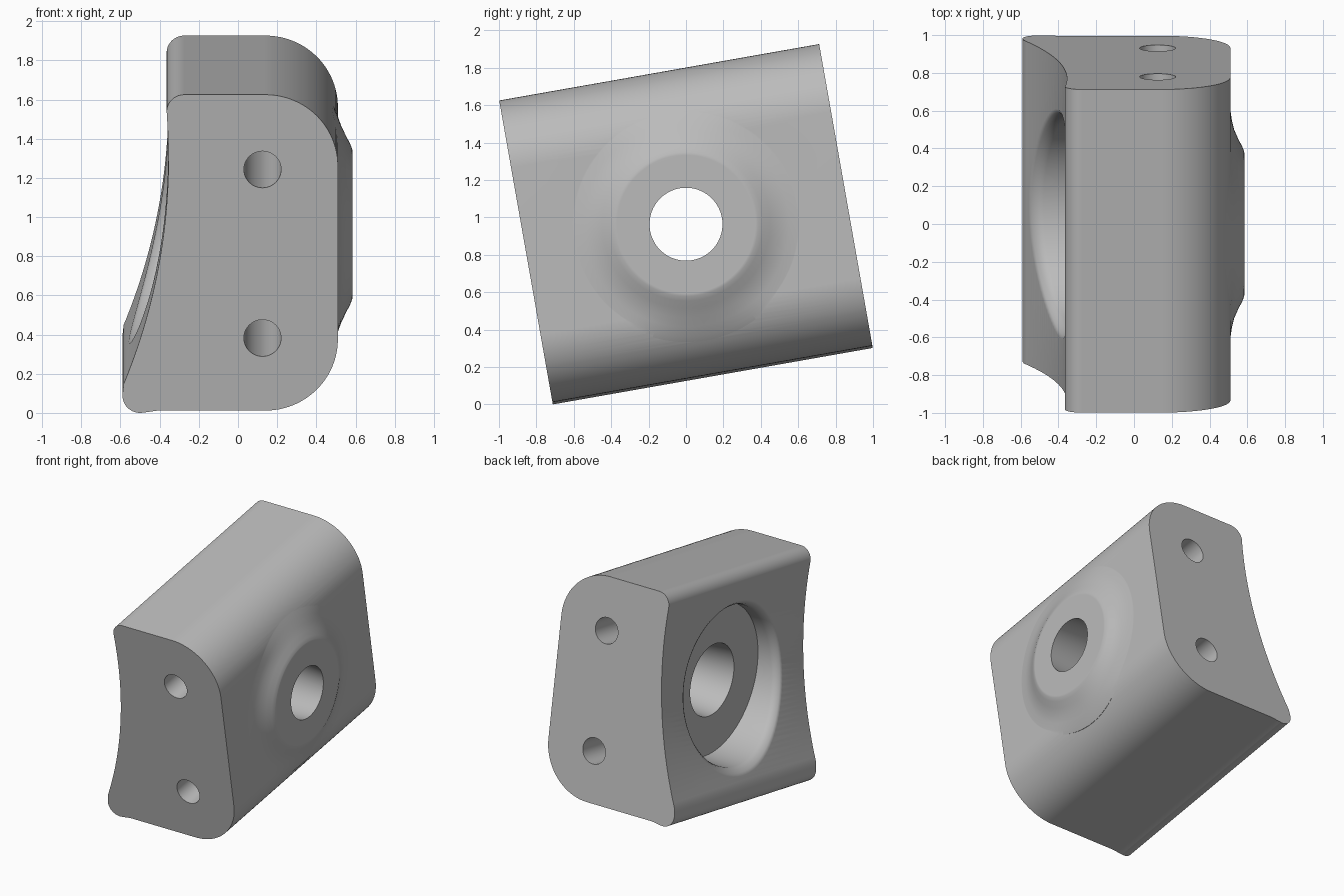
import bpy, bmesh, math
from mathutils import Matrix, Vector

cube = bpy.data.objects.get("Cube")
if cube:
    bpy.data.objects.remove(cube, do_unlink=True)

HALF_LEN, TOP, BOTTOM = 0.8685, 0.825, -0.813
OUTER, BIG_R, SMALL_R = 0.51, 0.37, 0.09
SEGS = 96

grey = bpy.data.materials.new("plain_grey")
grey.use_nodes = True
grey.diffuse_color = (0.5, 0.5, 0.5, 1)
grey.node_tree.nodes["Principled BSDF"].inputs["Base Color"].default_value = (0.5, 0.5, 0.5, 1)


def outer_x(v):
    """Outer face, falling away round the large corners."""
    over = max(0, abs(v) - (TOP - BIG_R))
    return OUTER - BIG_R + math.sqrt(max(0, BIG_R ** 2 - over ** 2))


def saddle_x(v):
    """Concave cylindrical face."""
    r = 3.08
    return -0.355 - r + math.sqrt(r * r - (v - 0.49) ** 2)


def solid(name, rings):
    """Closed solid skinned through a list of equal rings."""
    bm = bmesh.new()
    loops = [[bm.verts.new(p) for p in ring] for ring in rings]
    n = len(loops[0])
    for a, b in zip(loops, loops[1:]):
        for i in range(n):
            j = (i + 1) % n
            bm.faces.new((a[i], a[j], b[j], b[i]))
    bm.faces.new(loops[0])
    bm.faces.new(loops[-1])
    bmesh.ops.recalc_face_normals(bm, faces=bm.faces)
    mesh = bpy.data.meshes.new(name)
    bm.to_mesh(mesh)
    bm.free()
    mesh.materials.append(grey)
    ob = bpy.data.objects.new(name, mesh)
    bpy.context.collection.objects.link(ob)
    return ob


def ring_x(r, x):
    """Circle round the x axis; x may be a function of height."""
    pts = []
    for i in range(SEGS):
        a = math.tau * i / SEGS
        v = r * math.sin(a)
        pts.append((x(v) if callable(x) else x, r * math.cos(a), v))
    return pts


def arc(cx, cv, r, start, end, steps):
    angles = [math.radians(start + (end - start) * i / steps) for i in range(steps + 1)]
    return [(cx + r * math.cos(a), cv + r * math.sin(a)) for a in angles]


# Block: rounded profile with a concave side, extruded along its length
corner_x = OUTER - BIG_R
profile = arc(corner_x, BOTTOM + BIG_R, BIG_R, -90, 0, 24)
profile += arc(corner_x, TOP - BIG_R, BIG_R, 0, 90, 24)
profile += arc(saddle_x(0.735) + SMALL_R, TOP - SMALL_R, SMALL_R, 90, 176, 10)
for i in range(1, 40):
    v = 0.72 - 1.43 * i / 40
    profile.append((saddle_x(v), v))
profile += arc(-0.5, -0.735, SMALL_R, 172, 280, 12)
profile.append((-0.41, BOTTOM))
block = solid("clamp_block", [[(x, s * HALF_LEN, v) for x, v in profile] for s in (-1, 1)])

# Raised boss flaring smoothly into the outer face
flare = [(0.37, 0.075), (0.385, 0.073), (0.41, 0.063), (0.45, 0.042),
         (0.5, 0.02), (0.55, 0.008), (0.6, 0.001), (0.63, -0.004)]
boss = solid("boss", [ring_x(r, lambda v, h=h: outer_x(v) + h) for r, h in flare]
             + [ring_x(0.63, 0.3)])

# Round pocket with a softened rim in the concave face
lip = [(0.56, 0.06), (0.572, 0.03), (0.59, 0.01), (0.615, -0.003)]
pocket = solid("pocket_cutter", [ring_x(0.555, -0.22)]
               + [ring_x(r, lambda v, d=d: saddle_x(v) + d) for r, d in lip]
               + [ring_x(0.615, -1)])

# Tapered centre bore
bore = solid("bore_cutter", [ring_x(0.27, -0.28), ring_x(0.195, 0.585), ring_x(0.195, 0.8)])


# Two screw holes along the length
def screw_hole(v):
    circle = [(0.125 + 0.095 * math.cos(math.tau * i / 48),
               v + 0.095 * math.sin(math.tau * i / 48)) for i in range(48)]
    return solid("screw_hole_cutter", [[(x, y, z) for x, z in circle] for y in (-1.2, 1.2)])


cutters = [pocket, bore, screw_hole(0.437), screw_hole(-0.437)]
for tool in [boss] + cutters:
    mod = block.modifiers.new(tool.name, "BOOLEAN")
    mod.object = tool
    mod.solver = "EXACT"
    mod.operation = "UNION" if tool is boss else "DIFFERENCE"
    tool.hide_render = True

# Bake the cuts and drop the helpers
bpy.context.view_layer.update()
result = bpy.data.meshes.new_from_object(
    block.evaluated_get(bpy.context.evaluated_depsgraph_get()))
block.modifiers.clear()
block.data = result
for tool in [boss] + cutters:
    bpy.data.objects.remove(tool, do_unlink=True)

# Tilt the block and stand it on the ground
result.transform(Matrix.Rotation(math.radians(10), 4, "X"))
low = min(p.co.z for p in result.vertices)
result.transform(Matrix.Translation(Vector((0, 0, -low))))

bpy.ops.object.select_all(action="DESELECT")
block.select_set(True)
bpy.context.view_layer.objects.active = block
bpy.ops.object.shade_smooth_by_angle(angle=math.radians(30))
weighted = block.modifiers.new("even_shading", "WEIGHTED_NORMAL")
weighted.keep_sharp = True
